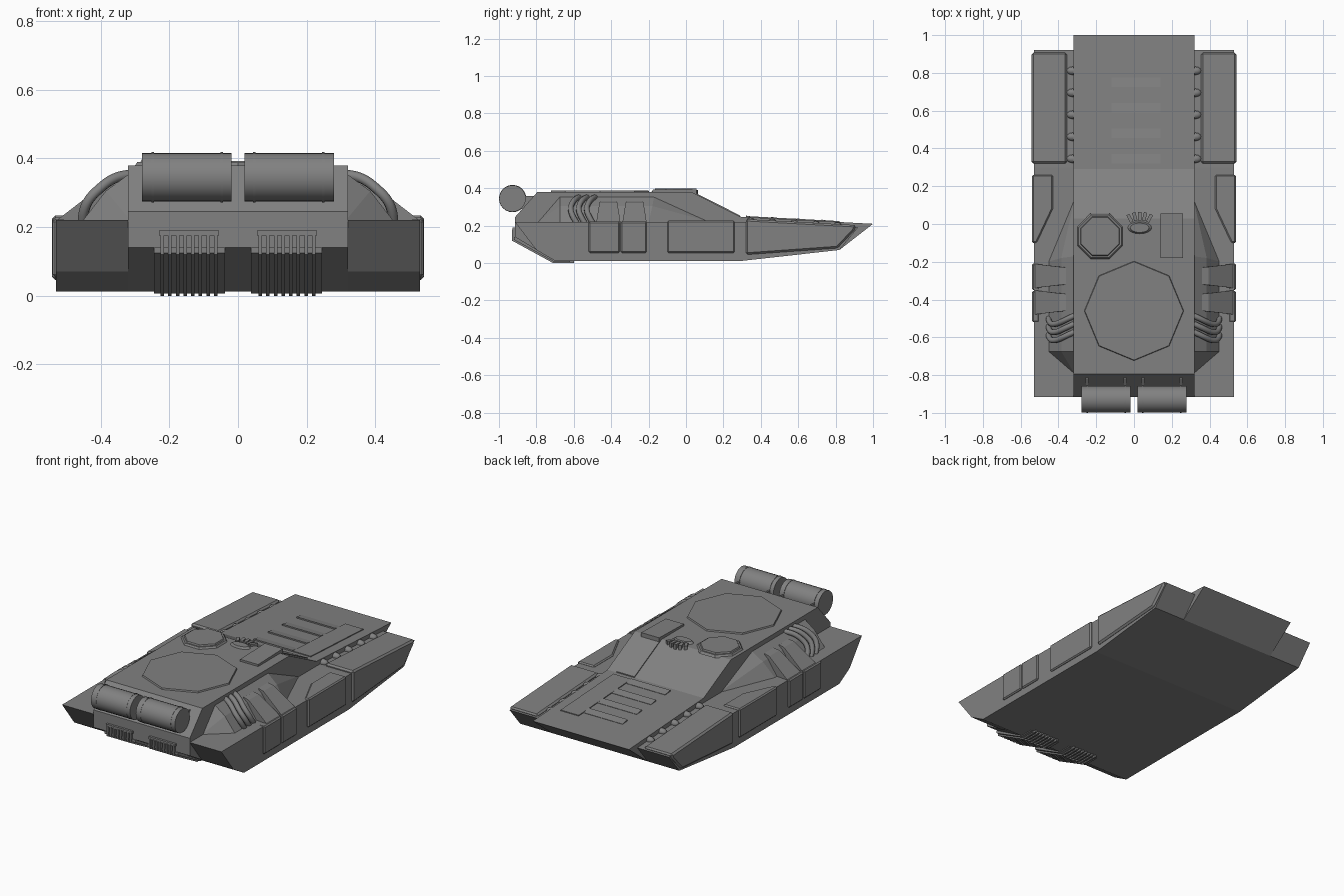
import bpy, bmesh, math

if "Cube" in bpy.data.objects:
    bpy.data.objects.remove(bpy.data.objects["Cube"])


def finish(name, bm, bevel=0.0):
    bmesh.ops.recalc_face_normals(bm, faces=bm.faces[:])
    me = bpy.data.meshes.new(name)
    bm.to_mesh(me)
    bm.free()
    ob = bpy.data.objects.new(name, me)
    bpy.context.collection.objects.link(ob)
    if bevel:
        m = ob.modifiers.new("bevel", 'BEVEL')
        m.width, m.segments, m.limit_method = bevel, 1, 'ANGLE'
    return ob


def profile(name, pts, x0, x1, bevel=0.0):
    """Side profile (y, z) extruded across x."""
    bm = bmesh.new()
    f = bm.faces.new([bm.verts.new((x0, y, z)) for y, z in pts])
    ext = bmesh.ops.extrude_face_region(bm, geom=[f])["geom"]
    bmesh.ops.translate(bm, vec=(x1 - x0, 0, 0),
                        verts=[v for v in ext if isinstance(v, bmesh.types.BMVert)])
    # keep the start cap so the solid is closed
    if not f.is_valid:
        bmesh.ops.holes_fill(bm, edges=bm.edges[:])
    return finish(name, bm, bevel)


def hull(name, pts, bevel=0.0):
    bm = bmesh.new()
    for p in pts:
        bm.verts.new(p)
    bmesh.ops.convex_hull(bm, input=bm.verts[:])
    bmesh.ops.dissolve_limit(bm, angle_limit=0.01, verts=bm.verts[:], edges=bm.edges[:])
    return finish(name, bm, bevel)


def box(name, x0, x1, y0, y1, z0, z1, bevel=0.0):
    return profile(name, [(y0, z0), (y1, z0), (y1, z1), (y0, z1)], x0, x1, bevel)


def cyl(name, loc, r, depth, sides, axis='Z', r2=None, turn=0.0):
    rot = (0, math.pi / 2, 0) if axis == 'X' else (0, 0, turn)
    bpy.ops.mesh.primitive_cone_add(vertices=sides, radius1=r, radius2=r if r2 is None else r2,
                                    depth=depth, location=loc, rotation=rot)
    ob = bpy.context.object
    ob.name = name
    if axis == 'X':
        bpy.ops.object.shade_smooth_by_angle(angle=math.radians(35))
    return ob


def mirror(ob):
    m = ob.modifiers.new("mirror", 'MIRROR')
    m.mirror_object = centre
    return ob


centre = bpy.data.objects.new("centre", None)
bpy.context.collection.objects.link(centre)
centre.hide_render = True

# central hull and side sponsons
profile("central_hull", [(-0.915, 0.14), (-0.915, 0.245), (-0.795, 0.38), (0.03, 0.38),
                         (0.29, 0.248), (1.0, 0.21), (0.82, 0.07), (0.30, 0.012), (-0.70, 0.012)],
        -0.32, 0.32)
mirror(profile("sponson", [(-0.915, 0.22), (0.30, 0.22), (0.92, 0.19), (0.82, 0.07),
                           (0.30, 0.012), (-0.70, 0.012), (-0.80, 0.07)], 0.32, 0.53))

# bulging shoulders beside the upper hull
mirror(hull("shoulder", [(0.31, -0.80, 0.215), (0.455, -0.675, 0.215), (0.455, -0.20, 0.215),
                         (0.31, 0.15, 0.215), (0.31, -0.675, 0.36), (0.31, -0.17, 0.36),
                         (0.385, -0.675, 0.305), (0.385, -0.18, 0.305)]))

# armour panels on the sponsons
mirror(profile("rear_pod_cover", [(0.32, 0.235), (0.91, 0.203), (0.90, 0.175), (0.81, 0.08),
                                  (0.32, 0.045)], 0.355, 0.542, 0.01))
mid = [(0.43, 0.26), (0.54, 0.26), (0.54, -0.10), (0.515, -0.10), (0.43, 0.08)]
mirror(hull("middle_panel", [(x, y, z) for x, y in mid for z in (0.055, 0.228)], 0.007))
for y0, y1 in ((-0.52, -0.355), (-0.35, -0.21)):
    mirror(box("front_panel", 0.50, 0.54, y0, y1, 0.055, 0.222, 0.007))

# wedge intakes, narrow inboard and outboard with a sloping top
for yc in (-0.275, -0.415):
    mirror(hull("intake_wedge",
                [(0.36, yc + s * 0.045, z) for s in (-1, 1) for z in (0.215, 0.33)]
                + [(0.395, yc + s * 0.048, 0.322) for s in (-1, 1)]
                + [(0.525, yc + s * 0.064, z) for s in (-1, 1) for z in (0.21, 0.222)]))

# curved hoses over the shoulders
for i in range(3):
    y = -0.60 + i * 0.043
    cu = bpy.data.curves.new("shoulder_hose", 'CURVE')
    cu.dimensions = '3D'
    cu.bevel_depth, cu.bevel_resolution = 0.015, 2
    cu.resolution_u = 5
    cu.use_fill_caps = True
    sp = cu.splines.new('NURBS')
    pts = [(0.31, y + 0.03, 0.352), (0.36, y + 0.01, 0.35), (0.405, y - 0.02, 0.31),
           (0.45, y - 0.02, 0.27), (0.452, y + 0.015, 0.215)]
    sp.points.add(len(pts) - 1)
    for p, c in zip(sp.points, pts):
        p.co = (*c, 1)
    sp.use_endpoint_u = True
    sp.order_u = 4
    ob = bpy.data.objects.new("shoulder_hose", cu)
    bpy.context.collection.objects.link(ob)
    mirror(ob)

# fuel drums with bands and brackets
mirror(cyl("drum", (0.149, -0.928, 0.345), 0.071, 0.26, 24, 'X'))
for x in (0.047, 0.248):
    mirror(cyl("drum_band", (x, -0.927, 0.345), 0.073, 0.008, 24, 'X'))
    mirror(box("drum_bracket", x - 0.005, x + 0.005, -0.89, -0.80, 0.29, 0.36))

# front grilles
mirror(profile("grille_block", [(-0.92, 0.14), (-0.90, 0.14), (-0.62, 0.012), (-0.62, 0.007),
                                (-0.705, 0.007), (-0.92, 0.125)], 0.038, 0.244))
mirror(box("grille_top", 0.055, 0.23, -0.928, -0.91, 0.175, 0.19))
for i in range(8):
    x = 0.065 + i * 0.0222
    mirror(profile("grille_rib", [(-0.93, 0.18), (-0.90, 0.18), (-0.60, 0.014), (-0.60, 0.0),
                                  (-0.71, 0.0), (-0.93, 0.12)], x - 0.005, x + 0.005))

# roof turret plate and hatch
cyl("roof_plate", (0, -0.46, 0.382), 0.265, 0.012, 8, r2=0.26)
cyl("hatch_ring", (-0.18, -0.065, 0.383), 0.132, 0.014, 8, r2=0.122, turn=math.pi / 8)
cyl("hatch_lid", (-0.18, -0.065, 0.388), 0.118, 0.02, 8, r2=0.108, turn=math.pi / 8)

# fanned vision blocks
vis = cyl("vision_dome", (0.03, -0.02, 0.384), 0.068, 0.016, 16, r2=0.05)
vis.scale = (1, 0.5, 1)
for i in range(5):
    a = math.radians(90 + (i - 2) * 14)
    bpy.ops.mesh.primitive_cube_add(size=1, rotation=(0, 0, a),
                                    location=(0.03 + (2 - i) * 0.026,
                                              0.042 - 0.003 * (i - 2) ** 2, 0.376))
    bpy.context.object.name = "vision_block"
    bpy.context.object.scale = (0.045, 0.018, 0.032)

# raised duct on the roof, continuing down the slope
profile("roof_duct", [(-0.18, 0.375), (-0.18, 0.392), (0.055, 0.398), (0.055, 0.36), (0.03, 0.37)],
        0.14, 0.26)
profile("slope_duct", [(0.03, 0.37), (0.03, 0.386), (0.29, 0.254), (0.29, 0.24)], 0.14, 0.26)


def deck_z(y):
    return 0.248 - (y - 0.29) * 0.0535


# rear deck slats and their side strip
for y in (0.34, 0.475, 0.61, 0.745):
    profile("deck_slat", [(y - 0.02, deck_z(y) - 0.01), (y + 0.03, deck_z(y) - 0.01),
                          (y + 0.03, deck_z(y + 0.03) + 0.002), (y - 0.02, deck_z(y - 0.02) + 0.008)],
            -0.12, 0.14)
profile("deck_strip", [(0.32, 0.235), (0.82, 0.21), (0.82, deck_z(0.82) + 0.005),
                       (0.32, deck_z(0.32) + 0.005)], 0.14, 0.26)

# rounded studs between deck and rear pods
for i in range(5):
    y = 0.345 + i * 0.1165
    bpy.ops.mesh.primitive_uv_sphere_add(segments=12, ring_count=8, radius=1,
                                         location=(0.325, y, deck_z(y) - 0.022))
    s = bpy.context.object
    s.name = "deck_stud"
    s.scale = (0.032, 0.022, 0.02)
    bpy.ops.object.shade_smooth_by_angle()
    mirror(s)

# dark grey armour finish on every part
dark = bpy.data.materials.new("dark_grey")
dark.diffuse_color = (0.22, 0.22, 0.22, 1)
dark.use_nodes = True
dark.node_tree.nodes["Principled BSDF"].inputs["Base Color"].default_value = dark.diffuse_color
for ob in bpy.context.collection.objects:
    if ob.data:
        ob.data.materials.append(dark)
